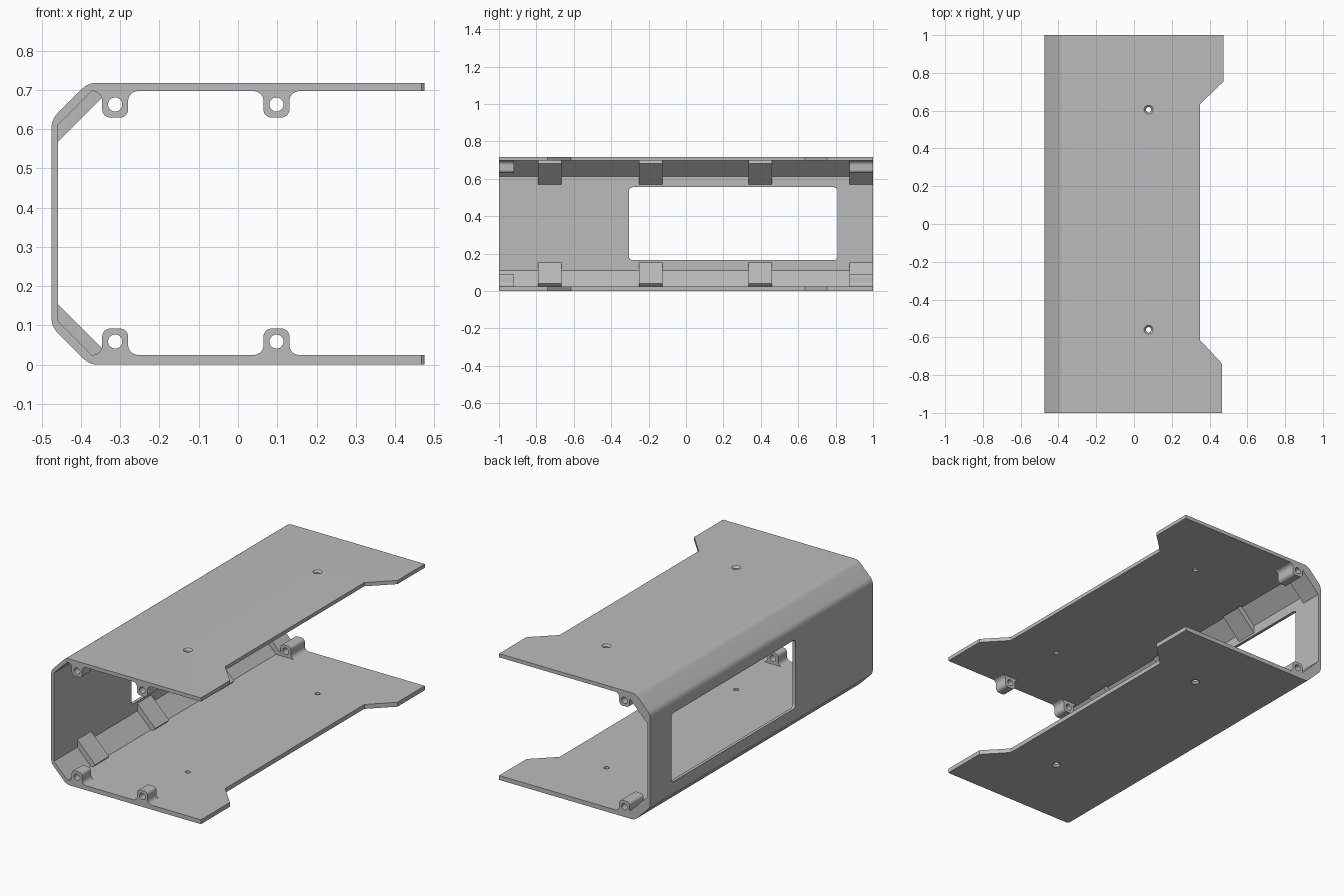
import bpy, bmesh, math
from mathutils import Vector

if "Cube" in bpy.data.objects:
    bpy.data.objects.remove(bpy.data.objects["Cube"])

grey = bpy.data.materials.new("plain grey")
grey.use_nodes = True
colour = (0.5, 0.5, 0.5, 1)
grey.diffuse_color = colour
grey.node_tree.nodes["Principled BSDF"].inputs["Base Color"].default_value = colour

MID = 0.361      # height of the inner mirror plane
FLOOR = 0.025    # inner face of the bottom plate
INNER = -0.458   # inner face of the side wall


def rounded(corners, steps=8):
    """Turn (x, y, radius) corners into an outline with arcs."""
    out = []
    for i, (x, y, r) in enumerate(corners):
        p = Vector((x, y))
        if not r:
            out.append(p)
            continue
        d1 = (Vector(corners[i - 1][:2]) - p).normalized()
        d2 = (Vector(corners[(i + 1) % len(corners)][:2]) - p).normalized()
        half = d1.angle(d2) / 2
        c = p + (d1 + d2).normalized() * r / math.sin(half)
        t = r / math.tan(half)
        a, b = (p + d1 * t - c).normalized(), (p + d2 * t - c).normalized()
        out += [c + a.slerp(b, k / steps) * r for k in range(steps + 1)]
    return out


def prism(name, outline, axis, lo, hi):
    """Extrude a 2D outline along one axis."""
    place = {"x": lambda p, d: (d, p[0], p[1]),
             "y": lambda p, d: (p[0], d, p[1]),
             "z": lambda p, d: (p[0], p[1], d)}[axis]
    bm = bmesh.new()
    rings = [[bm.verts.new(place(p, d)) for p in outline] for d in (lo, hi)]
    bm.faces.new(rings[0])
    bm.faces.new(rings[1][::-1])
    n = len(outline)
    for i in range(n):
        j = (i + 1) % n
        bm.faces.new((rings[0][i], rings[1][i], rings[1][j], rings[0][j]))
    return finish(name, bm)


def finish(name, bm):
    bmesh.ops.recalc_face_normals(bm, faces=bm.faces)
    mesh = bpy.data.meshes.new(name)
    bm.to_mesh(mesh)
    bm.free()
    mesh.materials.append(grey)
    ob = bpy.data.objects.new(name, mesh)
    bpy.context.collection.objects.link(ob)
    return ob


def cone(x, y, z, r_low, r_high, depth):
    bm = bmesh.new()
    bmesh.ops.create_cone(bm, cap_ends=True, segments=32, radius1=r_low,
                          radius2=r_high, depth=depth)
    bmesh.ops.translate(bm, verts=bm.verts, vec=(x, y, z))
    return finish("cutter", bm)


def select(ob):
    bpy.ops.object.select_all(action="DESELECT")
    ob.select_set(True)
    bpy.context.view_layer.objects.active = ob


def cut(ob, cutter):
    cutter.hide_render = True
    mod = ob.modifiers.new("cut", "BOOLEAN")
    mod.operation = "DIFFERENCE"
    mod.solver = "EXACT"
    mod.object = cutter
    select(ob)
    bpy.ops.object.modifier_apply(modifier=mod.name)
    bpy.data.objects.remove(cutter)


def flip(points, top):
    """Mirror x-z points to the upper half."""
    return [(x, 2 * MID - z) if top else (x, z) for x, z in points]


# Folded shell: two plates, side wall and chamfers
shell = prism("shell", rounded([
    (0.475, 0, 0), (-0.378, 0, 0.05), (-0.475, 0.097, 0.05),
    (-0.475, 0.625, 0.05), (-0.382, 0.718, 0.05), (0.475, 0.718, 0),
    (0.475, 0.697, 0), (-0.373, 0.697, 0), (INNER, 0.612, 0),
    (INNER, 0.11, 0), (-0.373, FLOOR, 0), (0.475, FLOOR, 0)]), "y", -1, 1)

# Side window
cut(shell, prism("cutter", rounded([
    (-0.305, 0.165, 0.02), (0.81, 0.165, 0.02),
    (0.81, 0.555, 0.02), (-0.305, 0.555, 0.02)]), "x", -0.6, -0.4))

# Notch along the open edge of both plates
cut(shell, prism("cutter", [
    (0.6, -1.1), (0.467, -1.1), (0.467, -0.74), (0.35, -0.615),
    (0.35, 0.635), (0.475, 0.755), (0.6, 0.755)], "z", -0.2, 1))

# Countersunk screw holes
for y in (0.605, -0.56):
    cut(shell, cone(0.077, y, MID, 0.014, 0.014, 1.2))
    cut(shell, cone(0.077, y, 0.715, 0.012, 0.03, 0.02))
    cut(shell, cone(0.077, y, 0.003, 0.03, 0.012, 0.02))

# Corner ribs
rib = [(-0.465, 0.153), (INNER, 0.153), (-0.345, 0.04), (-0.363, 0.02),
       (-0.375, 0.015), (-0.465, 0.105)]
parts = [shell]
for top in (False, True):
    side = "upper" if top else "lower"
    for start in (-0.79, -0.25, 0.335, 0.875):
        parts.append(prism(side + "_rib", flip(rib, top), "y", start, start + 0.125))

# Screw bosses with filleted feet
W, F, H = 0.033, 0.025, 0.067
for top in (False, True):
    side = "upper" if top else "lower"
    for x, y0, y1 in ((-0.313, -1, -0.92), (0.098, -1, -0.92), (-0.313, 0.875, 1)):
        base = FLOOR
        foot = W + F * 1.05
        outline = rounded([
            (x - foot, base - 0.005, 0), (x - foot, base, 0), (x - W, base, F),
            (x - W, base + H, 0.02), (x + W, base + H, 0.02),
            (x + W, base, F), (x + foot, base, 0), (x + foot, base - 0.005, 0)])
        boss = prism(side + "_boss", flip(outline, top), "y", y0, y1)
        hole = [(x + 0.018 * math.cos(k * math.pi / 16),
                 base + 0.034 + 0.018 * math.sin(k * math.pi / 16)) for k in range(32)]
        cut(boss, prism("cutter", flip(hole, top), "y", y0 - 0.1, y1 + 0.1))
        parts.append(boss)

# Smooth the curved faces, keep the edges sharp
for ob in parts:
    select(ob)
    bpy.ops.object.shade_smooth_by_angle(angle=math.radians(30))
